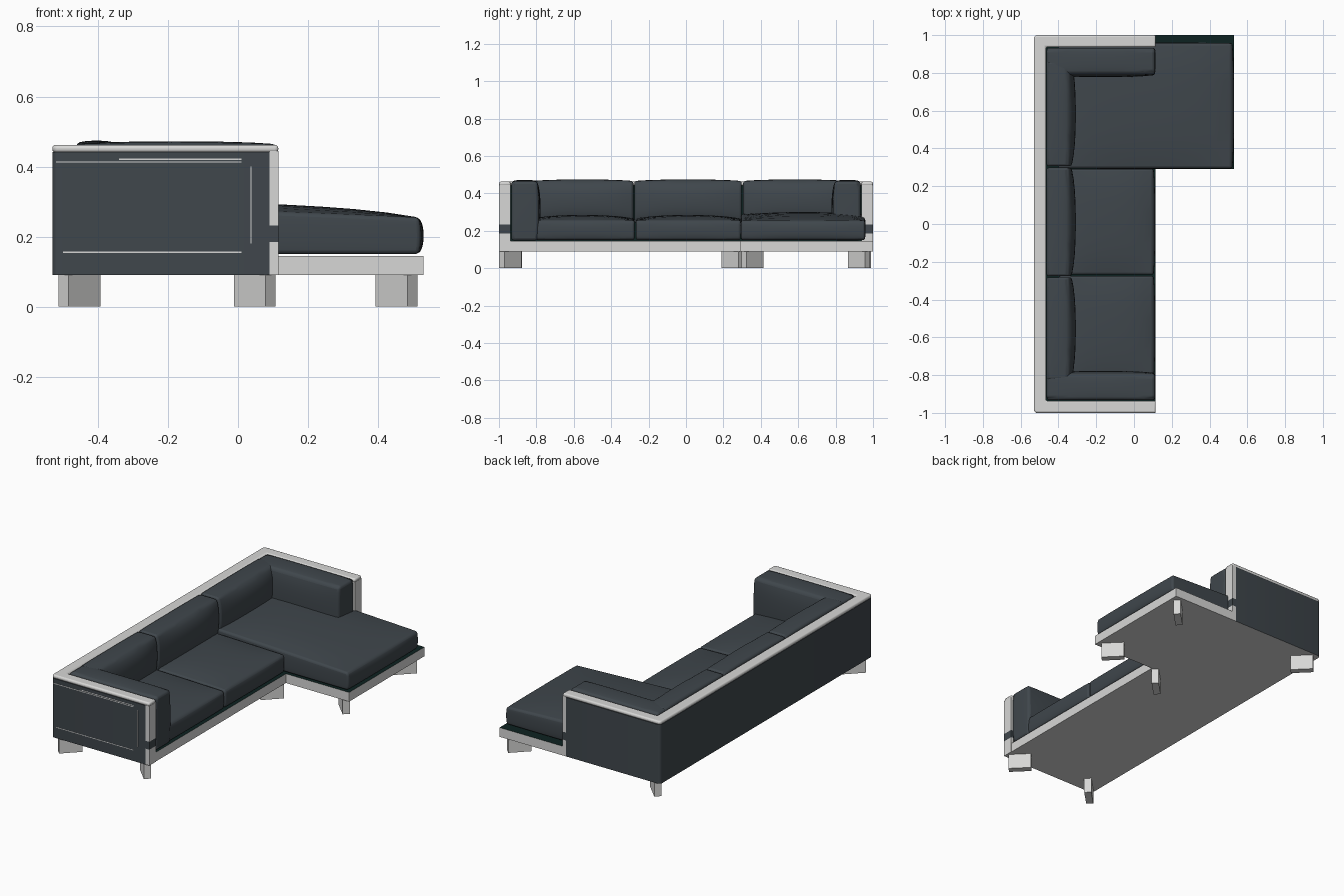
import bpy, bmesh, math
from mathutils import Vector

if "Cube" in bpy.data.objects:
    bpy.data.objects.remove(bpy.data.objects["Cube"])


def mat(name, rgb):
    m = bpy.data.materials.new(name)
    m.diffuse_color = (*rgb, 1)
    m.use_nodes = True
    m.node_tree.nodes["Principled BSDF"].inputs["Base Color"].default_value = m.diffuse_color
    return m


FABRIC = mat("charcoal fabric", (0.05, 0.062, 0.072))
LIGHT = mat("pale trim", (0.68, 0.68, 0.67))
GREEN = mat("dark green lining", (0.004, 0.016, 0.015))


def finish(name, bm, mats, bevel=0, segs=2, smooth=40):
    bmesh.ops.recalc_face_normals(bm, faces=bm.faces)
    me = bpy.data.meshes.new(name)
    bm.to_mesh(me)
    bm.free()
    ob = bpy.data.objects.new(name, me)
    bpy.context.collection.objects.link(ob)
    for m in mats:
        me.materials.append(m)
    if bevel:
        b = ob.modifiers.new("bevel", 'BEVEL')
        b.width, b.segments = bevel, segs
        b.limit_method, b.angle_limit = 'ANGLE', math.radians(40)
    bpy.ops.object.select_all(action='DESELECT')
    ob.select_set(True)
    bpy.context.view_layer.objects.active = ob
    bpy.ops.object.shade_smooth_by_angle(angle=math.radians(smooth))
    return ob


def prism(name, pts, z0, z1, mats, rule=None, **kw):
    """Extrude a plan outline; rule(normal, centre) gives the material index."""
    bm = bmesh.new()
    f = bm.faces.new([bm.verts.new((x, y, z0)) for x, y in pts])
    new = bmesh.ops.extrude_face_region(bm, geom=[f])["geom"]
    for v in new:
        if isinstance(v, bmesh.types.BMVert):
            v.co.z = z1
    bmesh.ops.recalc_face_normals(bm, faces=bm.faces)
    if rule:
        for f in bm.faces:
            f.material_index = rule(f.normal, f.calc_center_median())
    return finish(name, bm, mats, **kw)


def box(name, lo, hi, m, **kw):
    (x0, y0, z0), (x1, y1, z1) = lo, hi
    return prism(name, [(x0, y0), (x1, y0), (x1, y1), (x0, y1)], z0, z1, [m], **kw)


def cushion(name, lo, hi, bulge, drop=0.0, bevel=0.014):
    """Pillow: box whose faces swell by bulge = (+x, -y, +y, +z); top falls by drop to +x."""
    bm = bmesh.new()
    bmesh.ops.create_cube(bm, size=2)
    bmesh.ops.subdivide_edges(bm, edges=bm.edges, cuts=9, use_grid_fill=True)
    lo, hi = Vector(lo), Vector(hi)
    c, h = (lo + hi) / 2, (hi - lo) / 2
    for v in bm.verts:
        u, w, t = v.co
        fu, fw, ft = ((1 - a ** 4) * 0.5 + (1 - a * a) * 0.5 for a in (u, w, t))
        p = Vector((c.x + u * h.x, c.y + w * h.y, c.z + t * h.z))
        if u > 0.99:
            p.x += bulge[0] * ft * (0.4 + 0.6 * fw)
        if w < -0.99:
            p.y -= bulge[1] * ft * (0.4 + 0.6 * fu)
        if w > 0.99:
            p.y += bulge[2] * ft * (0.4 + 0.6 * fu)
        p.z += bulge[3] * fu * fw * (t + 1) / 2
        p.z -= drop * (u + 1) / 2 * (t + 1) / 2
        v.co = p
    return finish(name, bm, [FABRIC], bevel=bevel, segs=3, smooth=50)


def u_shape(x_end, out=0.0):
    """Plan of back wall and two arms, with rounded rear corners."""
    o, r, i = 1.0 - out, 0.018, 0.937
    xb, xi = -0.53 + out, -0.466
    half = [(x_end, i), (x_end, o)]
    for k in range(5):
        a = math.pi / 2 * (1 + k / 4)
        half.append((xb + r + r * math.cos(a), o - r + r * math.sin(a)))
    low = [(x, -y) for x, y in reversed(half)]
    return half + low + [(xi, -i), (xi, i)]


# base platform, dark lining on top
prism("base_frame", [(-0.47, -0.94), (0.113, -0.94), (0.113, 0.29), (0.53, 0.29),
                     (0.53, 1), (0.114, 1), (0.114, 0.94), (-0.47, 0.94)],
      0.09, 0.145, [LIGHT, GREEN], lambda n, c: 1 if n.z > 0.5 else 0)


# upholstered back and arms, lined inside, pale beneath
def wall_rule(n, c):
    if n.z < -0.5:
        return 1
    inner = c.x > -0.5 and abs(c.y) < 0.95 and abs(n.z) < 0.5 and n.x < 0.9
    inner = inner or (n.x > 0.9 and abs(c.y) < 0.5)
    return 2 if inner else 0


prism("back_and_arms", u_shape(0.09), 0.09, 0.442, [FABRIC, LIGHT, GREEN], wall_rule)
prism("top_trim", u_shape(0.115), 0.44, 0.462, [LIGHT], bevel=0.009, segs=3)

# arm end trims with dark band, and cushions against the arms
for side, s in (("left", -1), ("right", 1)):
    def span(a, b):
        return sorted((s * a, s * b))
    y0, y1 = span(0.937, 1.0)
    box(side + "_arm_end_lower", (0.09, y0, 0.09), (0.115, y1, 0.185), LIGHT)
    box(side + "_arm_end_band", (0.09, y0, 0.185), (0.115, y1, 0.232), FABRIC)
    box(side + "_arm_end_upper", (0.09, y0, 0.232), (0.115, y1, 0.445), LIGHT)
    y0, y1 = span(0.795, 0.933)
    b = (0.004, 0.0, 0.018) if s < 0 else (0.004, 0.018, 0.0)
    cushion(side + "_arm_cushion", (-0.462, y0, 0.148), (0.11, y1, 0.464), (*b, 0.008))

# pale piping lines on the left arm panel
for k, (x0, x1, z) in enumerate(((-0.52, 0.01, 0.411), (-0.34, 0.01, 0.419),
                                 (-0.50, 0.01, 0.153))):
    box(f"arm_piping_{k}", (x0, -1.001, z), (x1, -0.99, z + 0.004), LIGHT)
box("arm_piping_upright", (0.035, -1.001, 0.18), (0.039, -0.99, 0.40), LIGHT)

# seat cushions and the long chaise cushion
cushion("seat_left", (-0.40, -0.83, 0.15), (0.10, -0.276, 0.268), (0.012, 0, 0, 0.022), 0.012)
cushion("seat_middle", (-0.40, -0.268, 0.15), (0.10, 0.292, 0.268), (0.012, 0, 0, 0.022), 0.012)
cushion("chaise_seat", (-0.40, 0.296, 0.15), (0.515, 0.955, 0.29), (0.015, 0.004, 0.006, 0.022), 0.035)

# back cushions
for k, (y0, y1) in enumerate(((-0.825, -0.282), (-0.276, 0.298), (0.306, 0.86))):
    cushion(f"back_cushion_{k}", (-0.463, y0, 0.24), (-0.345, y1, 0.466), (0.037, 0, 0, 0.008))

# diagonal blade legs
for k, (x, y, d) in enumerate(((-0.4525, -0.935, 1), (-0.4525, 0.93, -1), (0.0475, -0.94, -1),
                               (0.0475, 0.25, 1), (0.4525, 0.355, -1), (0.4525, 0.925, 1))):
    leg = box(f"leg_{k}", (-0.064, -0.02, 0), (0.064, 0.02, 0.092), LIGHT)
    leg.location = (x, y, 0)
    leg.rotation_euler.z = d * math.pi / 4
